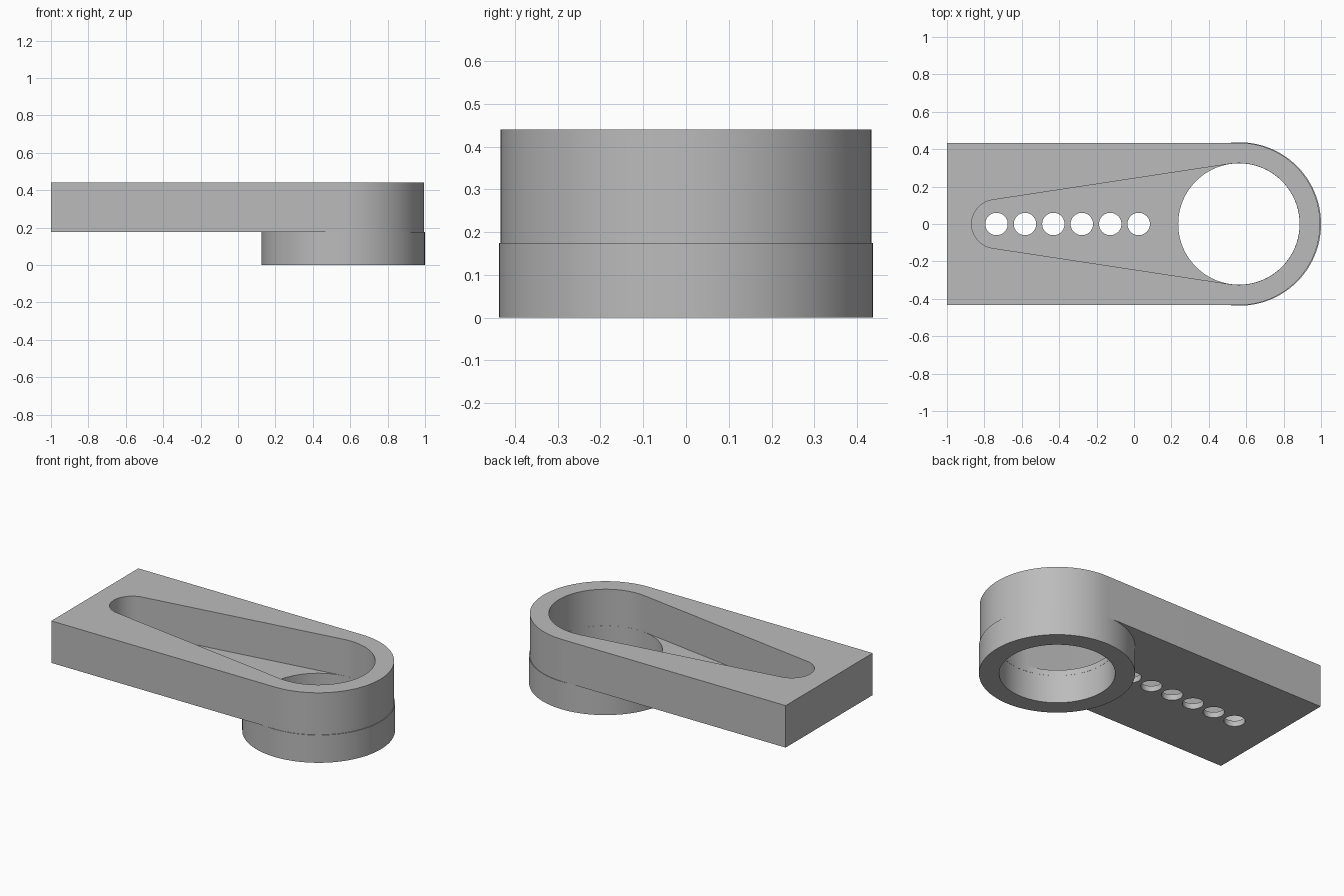
import bpy, bmesh
from math import sin, cos, pi, asin, radians

cube = bpy.data.objects.get("Cube")
if cube:
    bpy.data.objects.remove(cube, do_unlink=True)

grey = bpy.data.materials.new("plain grey")
grey.use_nodes = True
colour = (0.5, 0.5, 0.5, 1)
grey.diffuse_color = colour
grey.node_tree.nodes["Principled BSDF"].inputs["Base Color"].default_value = colour

CX, BORE = 0.561, 0.325          # collar axis and bore radius
BASE, FLOOR, TOP = 0.175, 0.21, 0.44
HALF = 0.434                     # half width of the arm


def arc(cx, r, a0, a1, n):
    return [(cx + r * cos(a0 + (a1 - a0) * i / n),
             r * sin(a0 + (a1 - a0) * i / n)) for i in range(n + 1)]


def circle(cx, r, n=96):
    return arc(cx, r, 0, 2 * pi, n)[:-1]


def prism(name, outline, z0, z1):
    """Extrude a closed outline between two heights."""
    bm = bmesh.new()
    face = bm.faces.new([bm.verts.new((x, y, z0)) for x, y in outline])
    top = bmesh.ops.extrude_face_region(bm, geom=[face])["geom"]
    bmesh.ops.translate(bm, vec=(0, 0, z1 - z0),
                        verts=[v for v in top if isinstance(v, bmesh.types.BMVert)])
    bmesh.ops.recalc_face_normals(bm, faces=bm.faces)
    mesh = bpy.data.meshes.new(name)
    bm.to_mesh(mesh)
    bm.free()
    mesh.materials.append(grey)
    obj = bpy.data.objects.new(name, mesh)
    bpy.context.collection.objects.link(obj)
    return obj


def cut(target, cutter):
    """Subtract the cutter, then remove it."""
    cutter.hide_render = True
    bpy.ops.object.select_all(action="DESELECT")
    bpy.context.view_layer.objects.active = target
    target.select_set(True)
    mod = target.modifiers.new("cut", "BOOLEAN")
    mod.operation, mod.solver, mod.object = "DIFFERENCE", "EXACT", cutter
    bpy.ops.object.modifier_apply(modifier=mod.name)
    bpy.data.objects.remove(cutter, do_unlink=True)


# Arm with one round end
arm = prism("arm", [(-1, HALF), (-1, -HALF)] + arc(CX, HALF, -pi / 2, pi / 2, 48),
            BASE, TOP)

# Tapered pocket: two arcs joined by tangent lines
tip_x, tip_r = -0.738, 0.13
t = pi / 2 + asin((BORE - tip_r) / (CX - tip_x))
pocket = arc(CX, BORE, -t, t, 64) + arc(tip_x, tip_r, t, 2 * pi - t, 32)
cut(arm, prism("pocket_cutter", pocket, FLOOR, TOP + 0.1))

# Bore and row of small holes through the pocket floor
cut(arm, prism("bore_cutter", circle(CX, BORE - 0.0005), 0.1, FLOOR + 0.05))
for i in range(6):
    cut(arm, prism("hole_cutter", circle(-0.735 + 0.152 * i, 0.06, 40), 0.1, FLOOR + 0.05))

# Collar under the round end
collar = prism("collar", circle(CX + 0.002, 0.437), 0, BASE)
cut(collar, prism("collar_cutter", circle(CX, BORE), -0.1, BASE + 0.1))

for obj in (arm, collar):
    bpy.ops.object.select_all(action="DESELECT")
    bpy.context.view_layer.objects.active = obj
    obj.select_set(True)
    bpy.ops.object.shade_smooth_by_angle(angle=radians(30))
